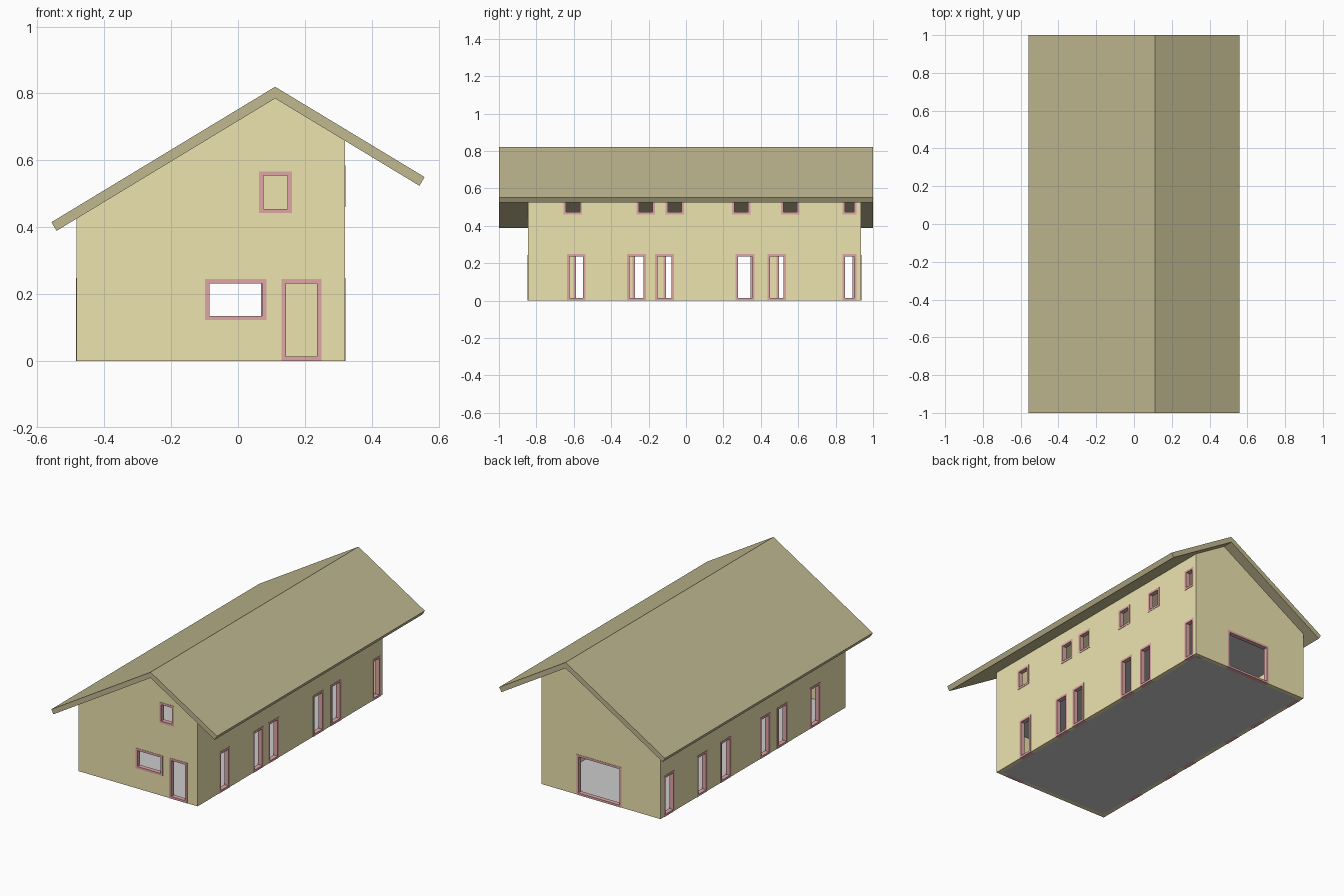
import bpy, bmesh

if "Cube" in bpy.data.objects:
    bpy.data.objects.remove(bpy.data.objects["Cube"])

X0, X1 = -0.483, 0.32        # wall extents
Y0, Y1 = -0.845, 0.935
RIDGE, PITCH = 0.111, 0.605
T = 0.025                    # wall thickness
F = 0.013                    # frame width


def material(name, col):
    m = bpy.data.materials.new(name)
    m.diffuse_color = (*col, 1)
    m.use_nodes = True
    m.node_tree.nodes["Principled BSDF"].inputs["Base Color"].default_value = m.diffuse_color
    return m


WALL = material("wall_yellow", (0.85, 0.77, 0.43))
ROOF = material("roof_olive", (0.53, 0.48, 0.28))
FRAME = material("frame_red", (0.74, 0.38, 0.38))


def to_object(name, bm, mat=None):
    bmesh.ops.recalc_face_normals(bm, faces=bm.faces)
    me = bpy.data.meshes.new(name)
    bm.to_mesh(me)
    bm.free()
    ob = bpy.data.objects.new(name, me)
    bpy.context.collection.objects.link(ob)
    if mat:
        me.materials.append(mat)
    return ob


def prism(name, pts, y0, y1, mat=None):
    """Extrude an x-z profile along y."""
    bm = bmesh.new()
    face = bm.faces.new([bm.verts.new((x, y0, z)) for x, z in pts])
    ext = bmesh.ops.extrude_face_region(bm, geom=[face])["geom"]
    bmesh.ops.translate(bm, vec=(0, y1 - y0, 0),
                        verts=[v for v in ext if isinstance(v, bmesh.types.BMVert)])
    return to_object(name, bm, mat)


def box(name, x0, x1, y0, y1, z0, z1, mat=None):
    return prism(name, [(x0, z0), (x1, z0), (x1, z1), (x0, z1)], y0, y1, mat)


def cut(target, cutter):
    cutter.hide_render = True
    mod = target.modifiers.new("cut", "BOOLEAN")
    mod.operation, mod.solver, mod.object = "DIFFERENCE", "EXACT", cutter
    bpy.context.view_layer.objects.active = target
    bpy.ops.object.modifier_apply(modifier=mod.name)
    bpy.data.objects.remove(cutter)


def under_roof(x, lift=0):
    return 0.785 + lift - PITCH * abs(x - RIDGE)


def gable(x0, x1, z0, lift=0):
    return [(x0, z0), (x1, z0), (x1, under_roof(x1, lift)),
            (RIDGE, 0.785 + lift), (x0, under_roof(x0, lift))]


# Hollow wall shell, open towards the roof
walls = prism("walls", gable(X0, X1, 0), Y0, Y1, WALL)
cut(walls, prism("room_cutter", gable(X0 + T, X1 - T, -0.1, 0.1), Y0 + T, Y1 - T))


def opening(name, side, a, b, z0, z1):
    """Cut a hole in one wall and line it with a red frame."""
    face, inward = {"front": (Y0, 1), "back": (Y1, -1),
                    "left": (X0, 1), "right": (X1, -1)}[side]
    along_x = side in ("front", "back")
    d0, d1 = sorted((face - 0.02 * inward, face + 0.06 * inward))
    zc = z0 if z0 > 0 else -0.02
    span = (a, b, d0, d1) if along_x else (d0, d1, a, b)
    cut(walls, box("hole_cutter", *span, zc, z1))

    bm = bmesh.new()
    outer = [(a, z0), (b, z0), (b, z1), (a, z1)]
    inner = [(a + F, z0 + F), (b - F, z0 + F), (b - F, z1 - F), (a + F, z1 - F)]
    rings = []
    for d, loop in ((face - 0.002 * inward, outer), (face - 0.002 * inward, inner),
                    (face + T * inward, inner), (face + T * inward, outer)):
        rings.append([bm.verts.new((u, d, z) if along_x else (d, u, z)) for u, z in loop])
    for r in range(4):
        p, q = rings[r], rings[(r + 1) % 4]
        for i in range(4):
            j = (i + 1) % 4
            bm.faces.new((p[i], p[j], q[j], q[i]))
    to_object(name, bm, FRAME)


# Gable end openings
opening("front_door_frame", "front", 0.13, 0.25, 0, 0.245)
opening("front_window_frame", "front", -0.098, 0.085, 0.122, 0.245)
opening("front_upper_window_frame", "front", 0.063, 0.161, 0.442, 0.567)
opening("back_gate_frame", "back", -0.22, 0.082, 0, 0.245)

# Long side openings
DOOR_Z, UPPER_Z = (0, 0.248), (0.46, 0.585)
for y in (-0.637, -0.315, -0.165, 0.265, 0.435):
    opening("right_door_frame", "right", y, y + 0.1, *DOOR_Z)
opening("right_end_door_frame", "right", 0.836, 0.912, *DOOR_Z)
for y in (-0.655, -0.265, -0.11, 0.245, 0.507):
    opening("right_upper_window_frame", "right", y, y + 0.1, *UPPER_Z)
opening("right_end_upper_window_frame", "right", 0.836, 0.912, *UPPER_Z)
for y in (-0.602, -0.287, -0.12, 0.257, 0.485, 0.802):
    opening("left_door_frame", "left", y, y + 0.1, *DOOR_Z)

# Floors
for name, z0, z1 in (("ground_floor", 0, 0.008), ("upper_floor", 0.295, 0.315)):
    box(name, X0 + T, X1 - T, Y0 + T, Y1 - T, z0, z1)

# Asymmetric gable roof
prism("roof", [(-0.558, 0.415), (RIDGE, 0.82), (0.558, 0.55), (0.543, 0.5236),
               (RIDGE, 0.785), (-0.543, 0.389)], -1, 1, ROOF)
